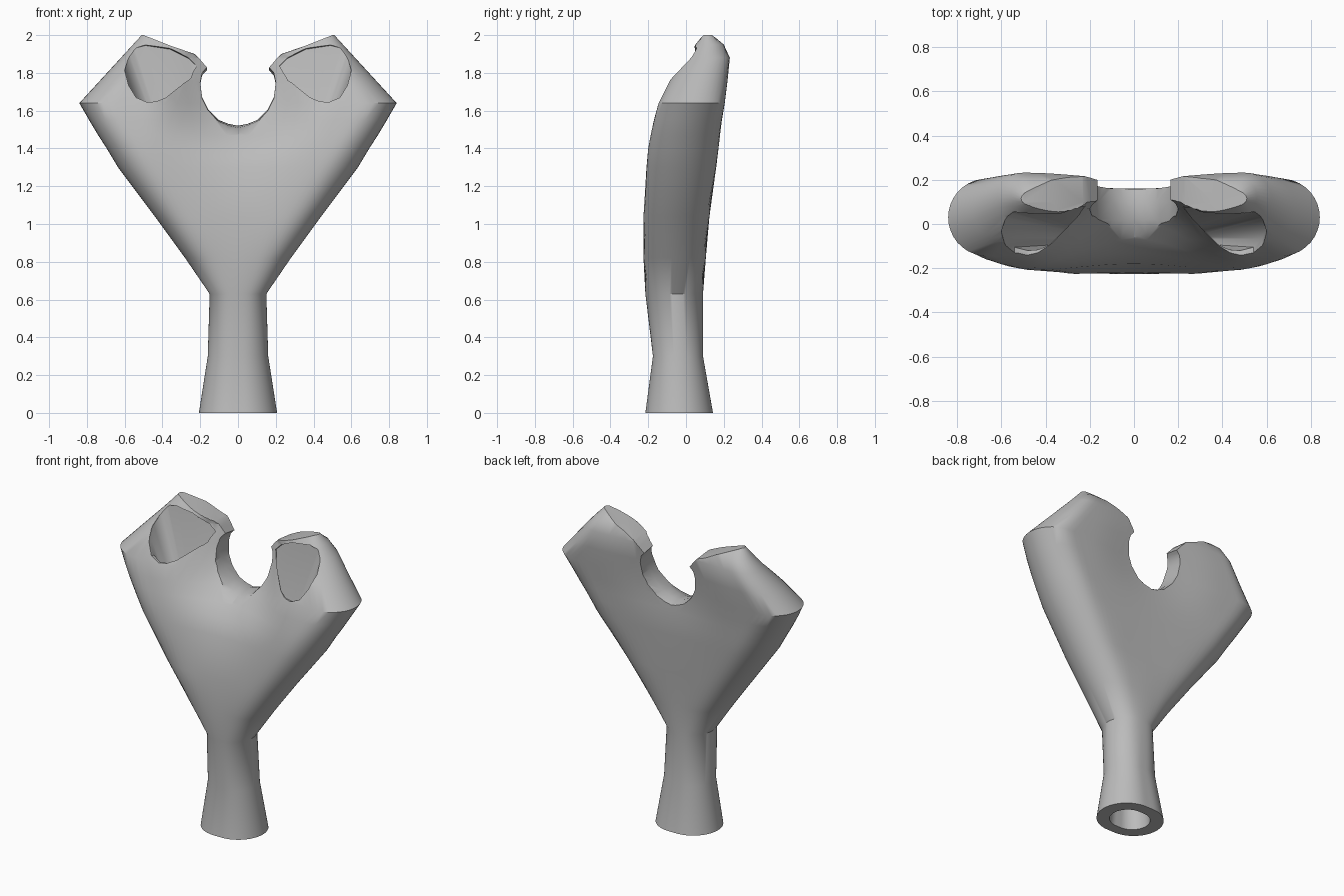
import bpy
import bmesh
import math

default_cube = bpy.data.objects.get("Cube")
if default_cube:
    bpy.data.objects.remove(default_cube, do_unlink=True)

grey = bpy.data.materials.new("plain_grey")
grey.use_nodes = True
grey_colour = (0.5, 0.5, 0.5, 1)
grey.diffuse_color = grey_colour
grey.node_tree.nodes["Principled BSDF"].inputs["Base Color"].default_value = grey_colour


def loft(name, rings):
    """Skin a list of equal-length rings and cap both ends."""
    bm = bmesh.new()
    loops = [[bm.verts.new(point) for point in ring] for ring in rings]
    count = len(loops[0])
    for lower, upper in zip(loops, loops[1:]):
        for i in range(count):
            j = (i + 1) % count
            bm.faces.new((lower[i], lower[j], upper[j], upper[i]))
    bm.faces.new(loops[0])
    bm.faces.new(loops[-1])
    bmesh.ops.recalc_face_normals(bm, faces=bm.faces)
    mesh = bpy.data.meshes.new(name)
    bm.to_mesh(mesh)
    bm.free()
    mesh.materials.append(grey)
    obj = bpy.data.objects.new(name, mesh)
    bpy.context.collection.objects.link(obj)
    return obj


def stadium(z, half_width, front, back, recess=0, count=80):
    """Flat-sided section with round ends; recess hollows its middle."""
    middle, half_depth = (front + back) / 2, (back - front) / 2
    end_radius = min(half_width, half_depth)
    flat = half_width - end_radius
    ring = []
    for i in range(count):
        angle = math.tau * i / count
        x = half_width * math.cos(angle)
        along_end = min(1, max(0, abs(x) - flat) / end_radius)
        bulge = half_depth * math.sqrt(1 - along_end ** 2)
        hollow = recess * math.cos(math.pi * min(abs(x), .5)) ** 2
        if math.sin(angle) < 0:
            y = middle - bulge + hollow
        else:
            y = middle + bulge - hollow * .17
        ring.append((x, y, z))
    return ring


def carve(body, cutter):
    """Subtract a cutter from the body, then discard the cutter."""
    cutter.hide_render = True
    modifier = body.modifiers.new("carve", "BOOLEAN")
    modifier.operation = "DIFFERENCE"
    modifier.solver = "EXACT"
    modifier.object = cutter
    bpy.context.view_layer.objects.active = body
    bpy.ops.object.modifier_apply(modifier=modifier.name)
    bpy.data.objects.remove(cutter, do_unlink=True)


# Flared stem widening into the flattened fork: height, half width, front, back, recess
sections = [
    (0, .207, -.215, .143), (.3, .16, -.175, .09), (.63, .15, -.215, .09),
    (.82, .28, -.225, .105), (1.04, .44, -.23, .125, .01),
    (1.3, .635, -.21, .16, .03), (1.4, .695, -.2, .172, .07),
    (1.47, .74, -.187, .18, .12), (1.55, .788, -.17, .19, .19),
    (1.64, .84, -.145, .205, .25), (1.76, .73, -.085, .22, .24),
    (1.88, .62, 0, .232, .16), (1.95, .556, .05, .2, .05), (2, .51, .09, .14),
]
body = loft("forked_body", [stadium(*section) for section in sections])

# Rounded notch between the arms
half_notch = [(.1, 1.55), (.16, 1.61), (.19, 1.67), (.2, 1.75), (.19, 1.8), (.165, 1.83),
              (.2, 1.87), (.23, 1.9), (.36, 1.945), (.5, 2), (.5, 2.2)]
notch = ([(-x, z) for x, z in reversed(half_notch)]
         + [(-.05, 1.53), (0, 1.52), (.05, 1.53)] + half_notch)
notch_rings = []
for y, dip in ((-.3, .12), (-.1, .06), (.02, .01), (.1, 0), (.3, .06)):
    notch_rings.append([(x, y, z - dip * max(0, 1 - abs(x) / .36)) for x, z in notch])
carve(body, loft("notch_cutter", notch_rings))

# Hollow stem
carve(body, loft("stem_bore_cutter", [
    stadium(-.05, .13, -.15, .075),
    stadium(.3, .1, -.125, .04),
    stadium(.95, .09, -.13, .03),
]))

# Tapering hollow in each arm, opening on the sloping front
opening = [(.22, 1.835), (.25, 1.785), (.3, 1.735), (.38, 1.67), (.43, 1.647), (.48, 1.64),
           (.54, 1.665), (.58, 1.73), (.6, 1.81), (.575, 1.9), (.55, 1.93), (.49, 1.945),
           (.36, 1.925), (.26, 1.875)]
for side in (-1, 1):
    rim = [(side * x, (z - 1.64) * .6 - .12 + max(0, .4 - x) * .5, z) for x, z in opening]
    outside = [(x, y - .25, z + .05) for x, y, z in rim]
    deep_end = [(side * .22 + (x - side * .42) * .3, y * .35 - .05, 1 + (z - 1.8) * .3)
                for x, y, z in rim]
    carve(body, loft("arm_bore_cutter", [outside, rim, deep_end]))

# Smooth skin with crisp rims
bpy.ops.object.select_all(action="DESELECT")
body.select_set(True)
bpy.context.view_layer.objects.active = body
bpy.ops.object.shade_smooth_by_angle(angle=math.radians(35))
